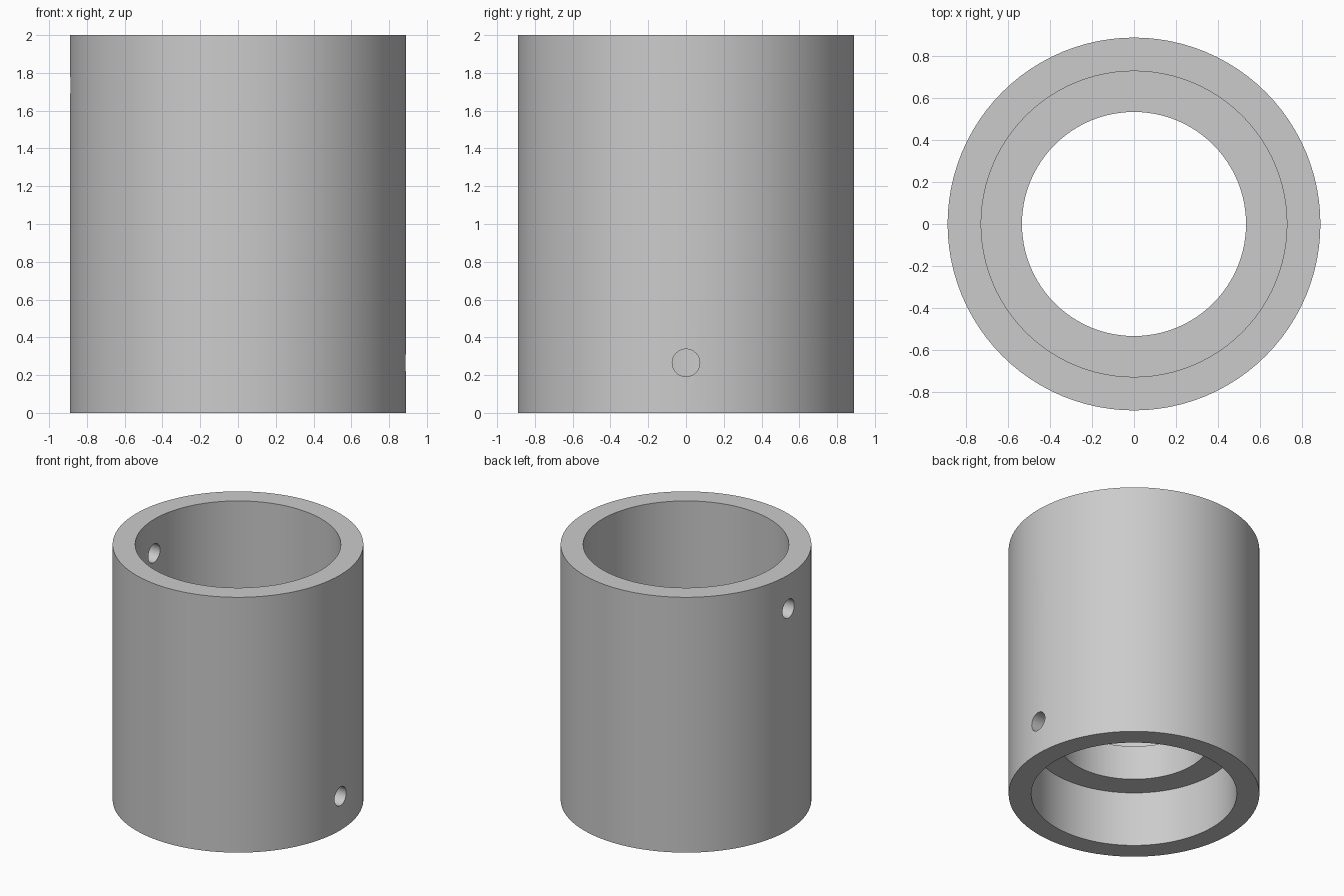
import bpy
import bmesh
from math import radians
from mathutils import Matrix

HEIGHT = 2.0
OUTER_R, SOCKET_R, BORE_R = 0.89, 0.73, 0.535
LEDGE_LOW, LEDGE_HIGH = 0.43, 0.70
PIN_R, PIN_Z = 0.073, 0.265
SEGMENTS = 96

if "Cube" in bpy.data.objects:
    bpy.data.objects.remove(bpy.data.objects["Cube"])

grey = bpy.data.materials.new("plain grey")
grey.use_nodes = True
colour = (0.6, 0.6, 0.6, 1)
grey.diffuse_color = colour
grey.node_tree.nodes["Principled BSDF"].inputs["Base Color"].default_value = colour


def add_object(name, bm):
    mesh = bpy.data.meshes.new(name)
    bmesh.ops.recalc_face_normals(bm, faces=bm.faces)
    bm.to_mesh(mesh)
    bm.free()
    obj = bpy.data.objects.new(name, mesh)
    bpy.context.collection.objects.link(obj)
    mesh.materials.append(grey)
    return obj


# Sleeve: closed wall section turned about the z axis
section = [(OUTER_R, 0), (OUTER_R, HEIGHT), (SOCKET_R, HEIGHT), (SOCKET_R, LEDGE_HIGH),
           (BORE_R, LEDGE_HIGH), (BORE_R, LEDGE_LOW), (SOCKET_R, LEDGE_LOW), (SOCKET_R, 0)]
bm = bmesh.new()
verts = [bm.verts.new((r, 0, z)) for r, z in section]
edges = [bm.edges.new((v, verts[i - 1])) for i, v in enumerate(verts)]
bmesh.ops.spin(bm, geom=verts + edges, cent=(0, 0, 0), axis=(0, 0, 1),
               angle=radians(360), steps=SEGMENTS, use_merge=True)
bmesh.ops.remove_doubles(bm, verts=bm.verts, dist=1e-4)
sleeve = add_object("sleeve", bm)

# Pin holes: one low on the +x side, one high on the -x side
bpy.context.view_layer.objects.active = sleeve
sleeve.select_set(True)
for name, side, z in (("low_pin_cutter", 1, PIN_Z), ("high_pin_cutter", -1, HEIGHT - PIN_Z)):
    bm = bmesh.new()
    bmesh.ops.create_cone(bm, cap_ends=True, segments=32, radius1=PIN_R, radius2=PIN_R, depth=0.5,
                          matrix=Matrix.Translation((side * 0.8, 0, z))
                          @ Matrix.Rotation(radians(90), 4, "Y"))
    cutter = add_object(name, bm)
    cutter.hide_render = True
    cut = sleeve.modifiers.new("pin hole", "BOOLEAN")
    cut.operation = "DIFFERENCE"
    cut.solver = "EXACT"
    cut.object = cutter
    bpy.ops.object.modifier_apply(modifier=cut.name)
    bpy.data.objects.remove(cutter)

bpy.ops.object.select_all(action="DESELECT")
sleeve.select_set(True)
bpy.ops.object.shade_smooth_by_angle(angle=radians(30))
